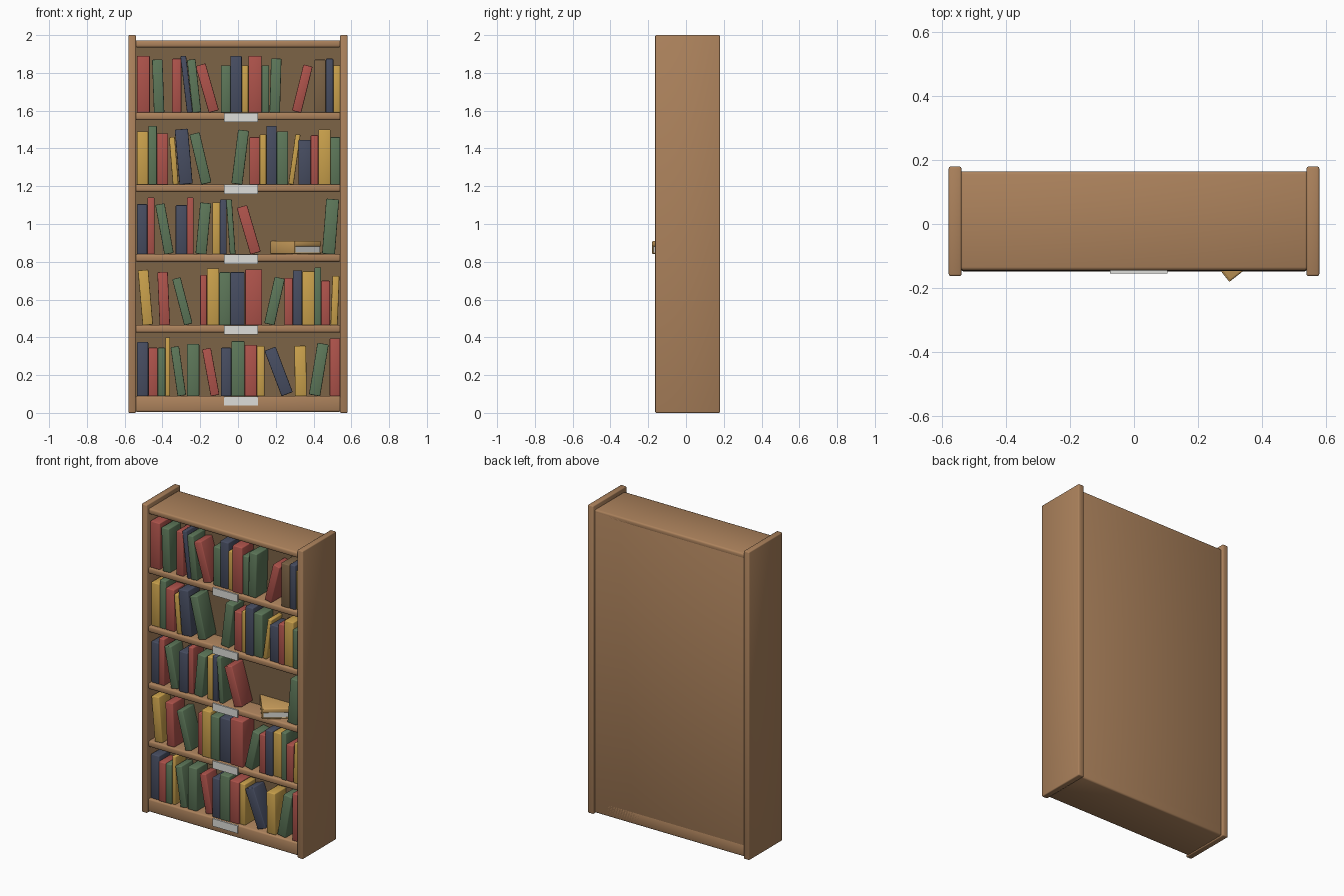
import bpy, bmesh, math, random
from mathutils import Matrix, Vector

random.seed(4)


def lin(c):
    c /= 255
    return c / 12.92 if c <= 0.04045 else ((c + 0.055) / 1.055) ** 2.4


def material(name, r, g, b):
    m = bpy.data.materials.new(name)
    m.diffuse_color = (lin(r), lin(g), lin(b), 1)
    return m


WOOD = material("wood_brown", 172, 130, 92)
DARK = material("dark_wood", 124, 99, 70)
PAPER = material("paper_white", 222, 222, 218)
TAN = material("tan_cover", 202, 158, 92)
BOOK = {
    "R": material("book_red", 174, 83, 75),
    "G": material("book_green", 93, 119, 89),
    "N": material("book_navy", 71, 77, 97),
    "Y": material("book_yellow", 202, 161, 76),
    "B": DARK,
}
BACK_Y = -0.02


def box(name, lo, hi, mat, bevel=0.0, matrix=None):
    """Box between two corners, softly bevelled, optionally transformed."""
    bm = bmesh.new()
    bmesh.ops.create_cube(bm, size=1)
    for v in bm.verts:
        v.co = Vector([lo[i] + (v.co[i] + 0.5) * (hi[i] - lo[i]) for i in range(3)])
    if bevel:
        bmesh.ops.bevel(bm, geom=bm.edges[:], offset=bevel, segments=2,
                        profile=0.5, affect='EDGES')
    if matrix is not None:
        bm.transform(matrix)
    me = bpy.data.meshes.new(name)
    bm.to_mesh(me)
    bm.free()
    me.materials.append(mat)
    me.shade_smooth()
    me.set_sharp_from_angle(angle=math.radians(50))
    ob = bpy.data.objects.new(name, me)
    bpy.context.collection.objects.link(ob)
    return ob


# Case: side panels, top, plinth, back
for side, s in (("left", -1), ("right", 1)):
    xs = sorted((s * 0.54, s * 0.58))
    box(side + "_side_panel", (xs[0], -0.163, 0), (xs[1], 0.18, 2.0), WOOD, 0.006)
box("top_board", (-0.545, -0.145, 1.935), (0.545, 0.165, 1.972), WOOD, 0.01)
box("bottom_plinth", (-0.545, -0.148, 0.005), (0.545, 0.165, 0.09), WOOD, 0.01)
box("back_panel", (-0.545, 0.11, 0.01), (0.545, 0.165, 1.965), WOOD, 0.008)
box("inner_back", (-0.54, BACK_Y, 0.085), (0.54, 0.111, 1.94), DARK)

# Shelves and their label plates
SHELF_TOPS = (1.59, 1.21, 0.84, 0.465, 0.09)
for i, z in enumerate(SHELF_TOPS):
    if i < 4:
        box(f"shelf_{i + 1}", (-0.545, -0.147, z - 0.04), (0.545, 0.11, z), WOOD, 0.01)
    box(f"label_{i + 1}", (-0.075, -0.155, z - 0.051), (0.105, -0.146, z - 0.002), PAPER)


def book_row(row, books):
    """Each book: colour, left edge on the shelf, width, height, optional top shift."""
    z = SHELF_TOPS[row - 1]
    for n, (col, x, w, h, *lean) in enumerate(books):
        shift = lean[0] if lean else 0
        ang = math.asin(shift / h)
        pivot = Vector((x + w if shift > 0 else x, 0, z))
        rot = (Matrix.Translation(pivot) @ Matrix.Rotation(ang, 4, 'Y')
               @ Matrix.Translation(-pivot))
        front = -0.14 + random.uniform(0, 0.016)
        box(f"book_{row}_{n + 1}", (x, front, z - 0.002),
            (x + w, BACK_Y + 0.01, z + h), BOOK[col], 0.005, rot)


book_row(1, [
    ("R", -.535, .068, .30), ("G", -.445, .055, .28, -.01), ("R", -.35, .05, .285),
    ("N", -.27, .03, .30, -.035), ("G", -.24, .045, .28, -.03),
    ("R", -.155, .055, .255, -.07), ("G", -.09, .05, .25), ("N", -.04, .06, .30),
    ("Y", .02, .035, .25), ("R", .055, .07, .30), ("G", .125, .04, .25),
    ("G", .167, .055, .285, .008), ("R", .285, .05, .25, .06),
    ("B", .405, .06, .28), ("N", .465, .04, .285), ("Y", .505, .035, .25)])
book_row(2, [
    ("Y", -.535, .06, .28), ("G", -.475, .045, .31), ("R", -.43, .06, .27),
    ("Y", -.345, .03, .25, -.02), ("N", -.31, .07, .29, -.025),
    ("G", -.195, .055, .27, -.062), ("G", -.035, .058, .285, .035),
    ("R", .06, .055, .25), ("Y", .115, .035, .265), ("N", .15, .055, .31),
    ("G", .205, .06, .28), ("Y", .267, .027, .265, .037), ("N", .32, .065, .235),
    ("R", .385, .04, .26), ("Y", .425, .065, .29), ("G", .49, .05, .25)])
book_row(3, [
    ("N", -.535, .055, .265), ("R", -.48, .038, .30), ("G", -.39, .05, .265, -.048),
    ("N", -.33, .06, .26), ("R", -.27, .035, .30), ("G", -.225, .058, .27, .025),
    ("Y", -.135, .04, .275), ("N", -.095, .035, .29), ("G", -.043, .03, .29, -.02),
    ("R", .065, .057, .255, -.072), ("G", .445, .068, .29, .022)])
book_row(4, [
    ("Y", -.505, .055, .29, -.025), ("R", -.415, .055, .28, -.012),
    ("G", -.285, .045, .25, -.063), ("R", -.2, .035, .265), ("Y", -.165, .065, .30),
    ("G", -.1, .06, .28), ("N", -.04, .075, .28), ("R", .038, .09, .295),
    ("G", .138, .055, .25, .055), ("R", .245, .045, .25), ("N", .29, .05, .29),
    ("Y", .34, .065, .285), ("G", .405, .035, .305), ("R", .44, .047, .235),
    ("Y", .49, .037, .26, .01)])
book_row(5, [
    ("N", -.535, .06, .285), ("R", -.475, .05, .255), ("G", -.425, .04, .255),
    ("Y", -.385, .025, .31), ("G", -.32, .045, .26, -.037), ("G", -.27, .065, .275),
    ("R", -.145, .047, .25, -.045), ("N", -.09, .055, .255), ("G", -.035, .07, .29),
    ("R", .035, .065, .27), ("Y", .1, .04, .265), ("N", .23, .063, .255, -.09),
    ("Y", .302, .062, .265, -.004), ("G", .375, .06, .275, .045), ("R", .485, .055, .305)])

# Book lying flat, turned so one corner pokes out over the shelf edge
lying = Matrix.Translation((0.3, -0.18, 0.842)) @ Matrix.Rotation(math.radians(38), 4, 'Z')
box("lying_book_back_cover", (0, 0, 0), (0.18, 0.24, 0.008), TAN, 0.002, lying)
box("lying_book_pages", (0.006, 0.004, 0.007), (0.174, 0.234, 0.04), PAPER, 0, lying)
box("lying_book_front_cover", (0, 0, 0.039), (0.18, 0.24, 0.068), TAN, 0.006, lying)
box("lying_book_spine", (-0.002, 0, 0), (0.008, 0.24, 0.066), TAN, 0.003, lying)
